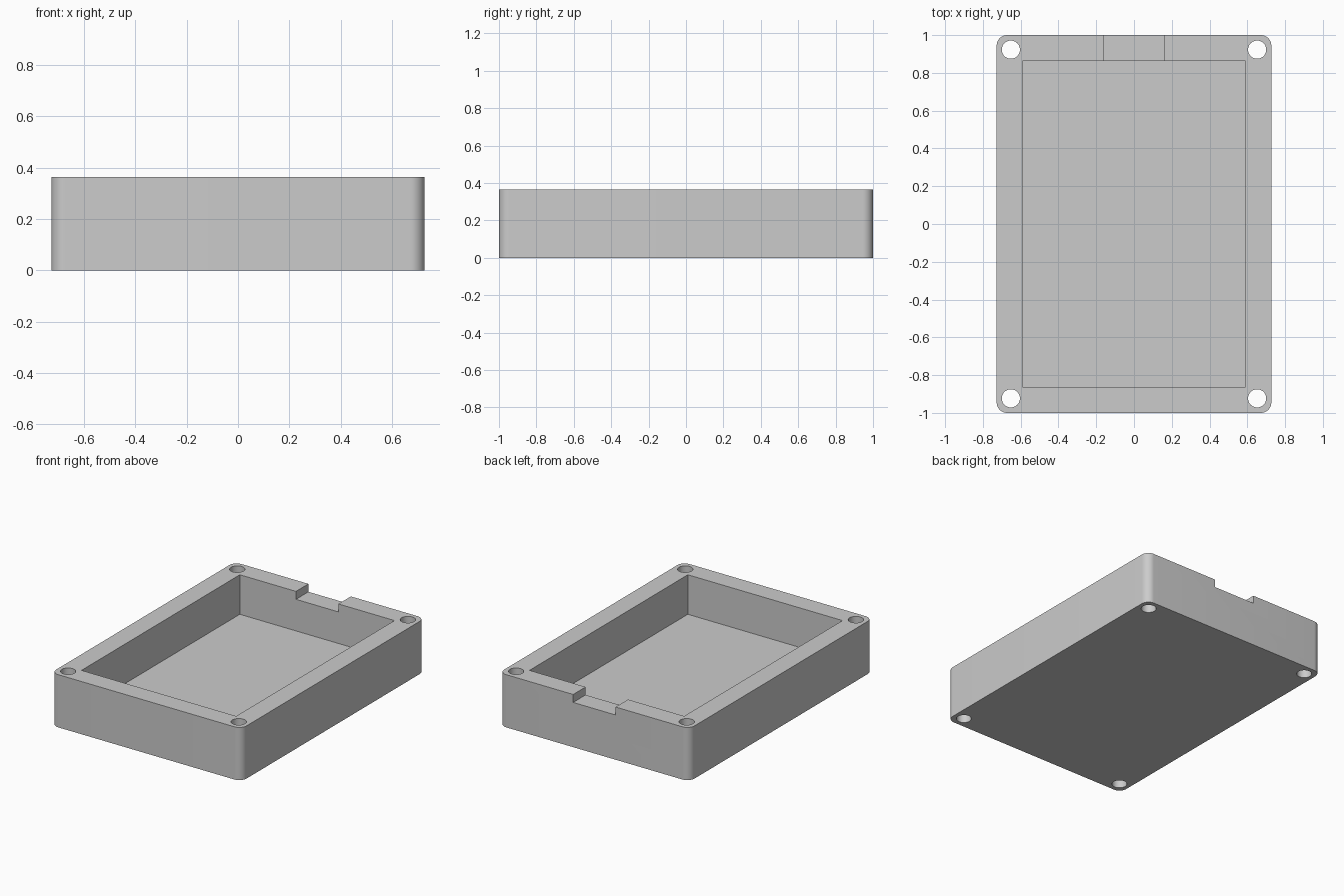
import bpy
import bmesh
import math

default = bpy.data.objects.get("Cube")
if default:
    bpy.data.objects.remove(default, do_unlink=True)

# Overall dimensions
HALF_X, HALF_Y, HEIGHT = 0.727, 1.0, 0.364
CAVITY_X, CAVITY_Y, FLOOR = 0.591, 0.864, 0.091
CORNER_RADIUS = 0.055
HOLE_X, HOLE_Y, HOLE_RADIUS = 0.652, 0.923, 0.048
NOTCH_HALF, NOTCH_DEPTH = 0.162, 0.055
MARGIN = 0.1

grey = bpy.data.materials.new("plain_grey")
grey.use_nodes = True
colour = (0.6, 0.6, 0.6, 1)
grey.diffuse_color = colour
grey.node_tree.nodes["Principled BSDF"].inputs["Base Color"].default_value = colour


def make_box(name, low, high):
    """Box spanning two opposite corners."""
    centre = [(a + b) / 2 for a, b in zip(low, high)]
    bpy.ops.mesh.primitive_cube_add(size=1, location=centre)
    box = bpy.context.object
    box.name = name
    box.scale = [b - a for a, b in zip(low, high)]
    bpy.ops.object.transform_apply(location=True, rotation=False, scale=True)
    return box


def cut(target, cutter):
    """Subtract the cutter from the target, then discard it."""
    cutter.hide_render = True
    mod = target.modifiers.new(cutter.name, "BOOLEAN")
    mod.operation = "DIFFERENCE"
    mod.solver = "EXACT"
    mod.object = cutter
    bpy.context.view_layer.objects.active = target
    bpy.ops.object.modifier_apply(modifier=mod.name)
    bpy.data.objects.remove(cutter, do_unlink=True)


# Outer block with rounded vertical corners
tray = make_box("enclosure_tray", (-HALF_X, -HALF_Y, 0), (HALF_X, HALF_Y, HEIGHT))
bm = bmesh.new()
bm.from_mesh(tray.data)
uprights = [e for e in bm.edges
            if abs(e.verts[0].co.z - e.verts[1].co.z) > HEIGHT / 2]
bmesh.ops.bevel(bm, geom=uprights, offset=CORNER_RADIUS, segments=12,
                profile=0.5, affect="EDGES")
bm.to_mesh(tray.data)
bm.free()
tray.data.materials.append(grey)

# Open cavity
cut(tray, make_box("cavity_cutter", (-CAVITY_X, -CAVITY_Y, FLOOR),
                   (CAVITY_X, CAVITY_Y, HEIGHT + MARGIN)))

# Cable notch in the back wall
cut(tray, make_box("notch_cutter", (-NOTCH_HALF, CAVITY_Y - MARGIN, HEIGHT - NOTCH_DEPTH),
                   (NOTCH_HALF, HALF_Y + MARGIN, HEIGHT + MARGIN)))

# Screw holes through the four corners
for sx in (-1, 1):
    for sy in (-1, 1):
        bpy.ops.mesh.primitive_cylinder_add(
            vertices=48, radius=HOLE_RADIUS, depth=HEIGHT + 2 * MARGIN,
            location=(sx * HOLE_X, sy * HOLE_Y, HEIGHT / 2))
        hole = bpy.context.object
        hole.name = "screw_hole_cutter"
        cut(tray, hole)

# Smooth round surfaces, crisp edges
for face in tray.data.polygons:
    face.material_index = 0
bpy.ops.object.select_all(action="DESELECT")
tray.select_set(True)
bpy.context.view_layer.objects.active = tray
bpy.ops.object.shade_smooth_by_angle(angle=math.radians(30))
